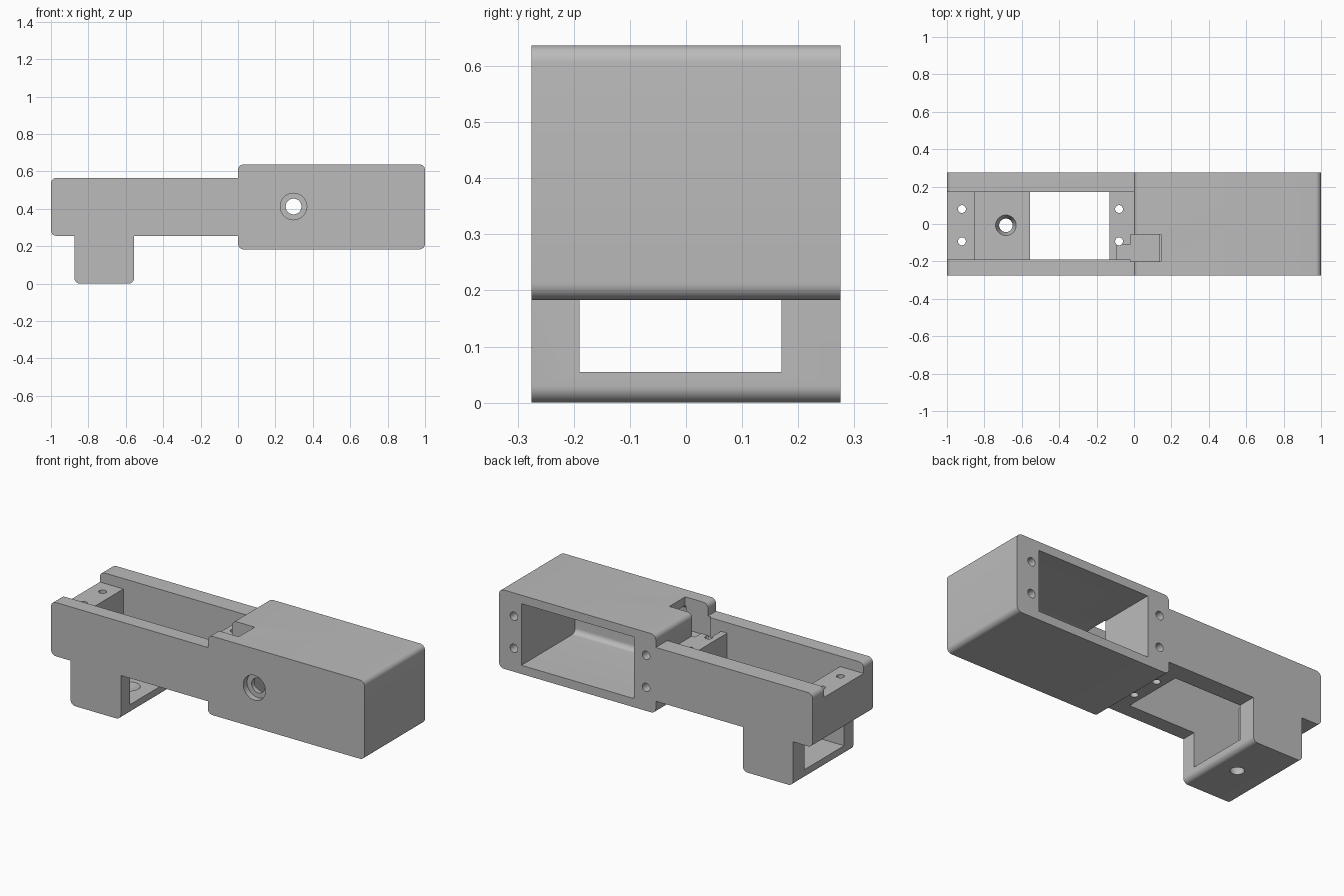
import bpy
import bmesh
import math
from mathutils import Matrix, Vector

cube = bpy.data.objects.get("Cube")
if cube:
    bpy.data.objects.remove(cube, do_unlink=True)

HALF = 0.275              # half depth of the body
POCKET = (-0.19, 0.17)    # pocket walls across the arm

grey = bpy.data.materials.new("plain_grey")
grey.use_nodes = True
colour = (0.5, 0.5, 0.5, 1)
grey.diffuse_color = colour
grey.node_tree.nodes["Principled BSDF"].inputs["Base Color"].default_value = colour


def finish(bm, name):
    bmesh.ops.recalc_face_normals(bm, faces=bm.faces)
    mesh = bpy.data.meshes.new(name)
    bm.to_mesh(mesh)
    bm.free()
    mesh.materials.append(grey)
    obj = bpy.data.objects.new(name, mesh)
    bpy.context.collection.objects.link(obj)
    return obj


def box(name, x, y, z, radius=0, rounded=None):
    """Box from ranges; edges picked by the rule get rounded."""
    bm = bmesh.new()
    bmesh.ops.create_cube(bm, size=1)
    for v in bm.verts:
        v.co = Vector(r[0] if c < 0 else r[1] for c, r in zip(v.co, (x, y, z)))
    if radius:
        edges = [e for e in bm.edges if rounded(*e.verts)]
        bmesh.ops.bevel(bm, geom=edges, offset=radius, segments=8,
                        affect='EDGES', profile=0.5)
    return finish(bm, name)


def along_y(a, b):
    return abs(a.co.y - b.co.y) > 0.01


def drill(name, centre, r1, r2, length, axis='Z'):
    """Round cutter; r1 is the low end along the axis, r2 the high end."""
    bm = bmesh.new()
    bmesh.ops.create_cone(bm, cap_ends=True, segments=40,
                          radius1=r1, radius2=r2, depth=length)
    if axis == 'Y':
        bmesh.ops.rotate(bm, verts=bm.verts, cent=(0, 0, 0),
                         matrix=Matrix.Rotation(-math.pi / 2, 3, 'X'))
    bmesh.ops.translate(bm, verts=bm.verts, vec=centre)
    return finish(bm, name)


def combine(target, tool, operation='DIFFERENCE'):
    mod = target.modifiers.new(operation.lower(), 'BOOLEAN')
    mod.operation = operation
    mod.solver = 'EXACT'
    mod.object = tool
    bpy.ops.object.select_all(action='DESELECT')
    bpy.context.view_layer.objects.active = target
    target.select_set(True)
    bpy.ops.object.modifier_apply(modifier=mod.name)
    bpy.data.objects.remove(tool, do_unlink=True)


# Open foot under the arm
foot = box("foot", (-0.875, -0.555), (-HALF, HALF), (0, 0.4), 0.03, along_y)
combine(foot, box("foot_channel", (-0.95, -0.5), POCKET, (0.055, 0.5)))

# Arm with pocket and lowered mounting ledges
body = box("bracket_body", (-1, 0.1), (-HALF, HALF), (0.255, 0.565), 0.03, along_y)
combine(body, foot, 'UNION')
combine(body, box("pocket", (-0.85, -0.13), POCKET, (0.055, 0.8)))
combine(body, box("ledge_recess", (-1.1, 0.05), POCKET, (0.505, 0.8)))

# Housing block
housing = box("housing", (0, 1), (-HALF, HALF), (0.183, 0.637), 0.03, along_y)


def back_edge(a, b):
    return a.co.y < 0 and b.co.y < 0 and abs(a.co.x - b.co.x) > 0.01


combine(housing, box("housing_pocket", (0.14, 0.857), (-0.215, 0.4),
                     (0.233, 0.588), 0.03, back_edge))
combine(body, housing, 'UNION')

# Cable slot through the housing end and into the ledge
combine(body, box("cable_slot", (-0.02, 0.145), (-0.2, -0.055), (0.45, 0.8)))
combine(body, box("cable_notch", (-0.09, 0.01), (-0.19, -0.11), (0.45, 0.8)))

# Screw holes in the ledges and in the back of the housing
for x in (-0.92, -0.08):
    for y in (-0.093, 0.08):
        combine(body, drill("ledge_hole", (x, y, 0.4), 0.021, 0.021, 0.6))
for x in (0.062, 0.905):
    for z in (0.318, 0.503):
        combine(body, drill("housing_hole", (x, 0.225, z), 0.024, 0.024, 0.25, 'Y'))

# Flared hole in the foot and stepped hole in the housing front
combine(body, drill("foot_bore", (-0.685, -0.007, 0.0), 0.036, 0.036, 0.2))
combine(body, drill("foot_flare", (-0.685, -0.007, 0.035), 0.036, 0.057, 0.05))
combine(body, drill("front_bore", (0.297, -0.25, 0.412), 0.042, 0.042, 0.2, 'Y'))
combine(body, drill("front_step", (0.297, -0.29, 0.412), 0.071, 0.071, 0.1, 'Y'))

body.data.materials.clear()
body.data.materials.append(grey)
for p in body.data.polygons:
    p.material_index = 0
bpy.ops.object.select_all(action='DESELECT')
bpy.context.view_layer.objects.active = body
body.select_set(True)
bpy.ops.object.shade_smooth_by_angle(angle=math.radians(30))
